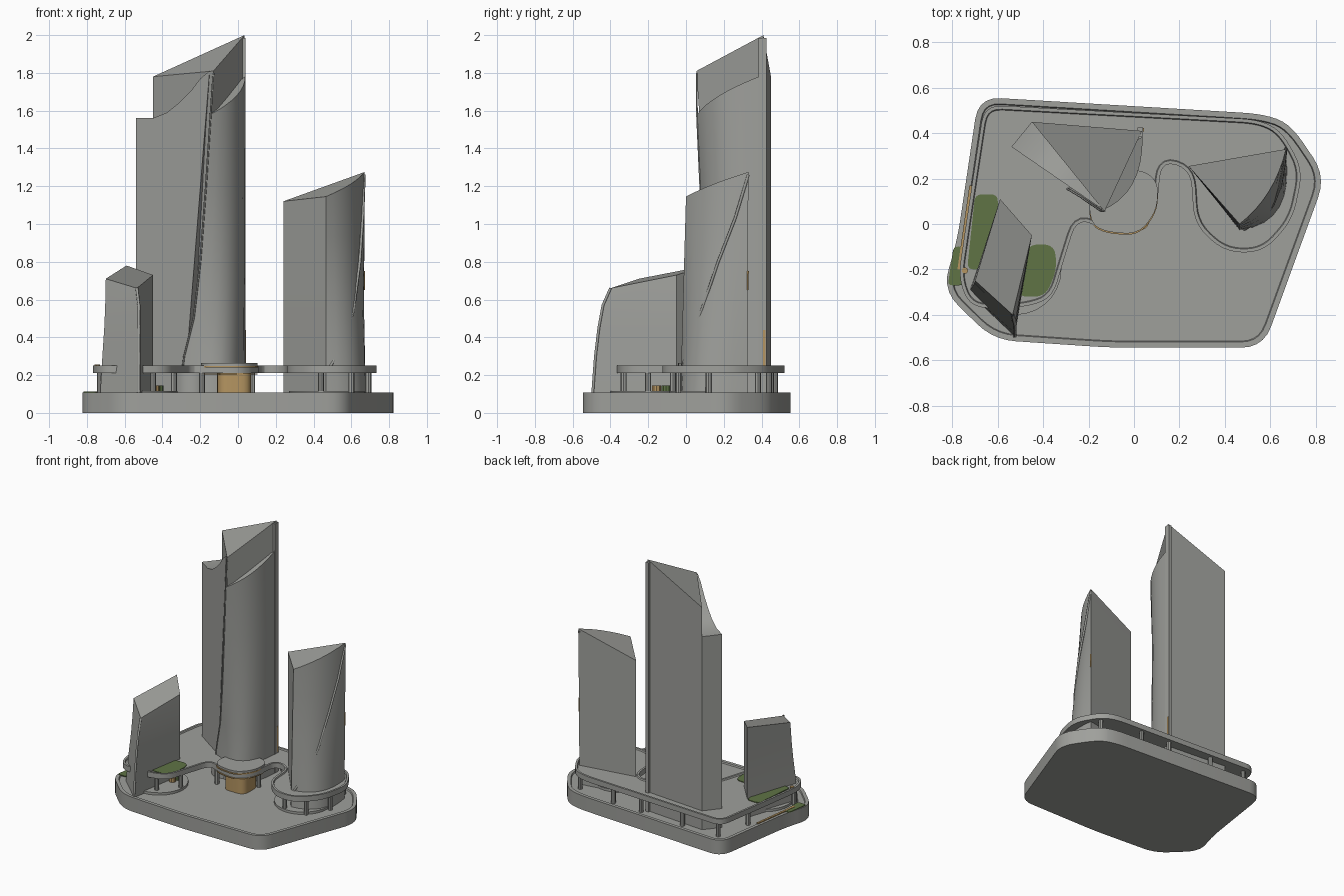
import bpy, bmesh, math
from mathutils import Vector

if "Cube" in bpy.data.objects:
    bpy.data.objects.remove(bpy.data.objects["Cube"], do_unlink=True)


def material(name, rgb):
    m = bpy.data.materials.new(name)
    m.use_nodes = True
    m.diffuse_color = (*rgb, 1)
    m.node_tree.nodes["Principled BSDF"].inputs["Base Color"].default_value = (*rgb, 1)
    return m


GREY = material("concrete grey", (0.345, 0.35, 0.33))
GREEN = material("lawn green", (0.115, 0.175, 0.06))
TAN = material("warm tan", (0.46, 0.30, 0.12))


def finish(name, bm, mat):
    bmesh.ops.recalc_face_normals(bm, faces=bm.faces)
    me = bpy.data.meshes.new(name)
    bm.to_mesh(me)
    bm.free()
    ob = bpy.data.objects.new(name, me)
    bpy.context.collection.objects.link(ob)
    me.materials.append(mat)
    bpy.ops.object.select_all(action="DESELECT")
    ob.select_set(True)
    bpy.context.view_layer.objects.active = ob
    bpy.ops.object.shade_smooth_by_angle(angle=math.radians(25))


def loft(name, rings, mat=GREY):
    """Closed solid through rings of equal point count."""
    bm = bmesh.new()
    loops = [[bm.verts.new(p) for p in ring] for ring in rings]
    n = len(loops[0])
    for a, b in zip(loops, loops[1:]):
        for i in range(n):
            j = (i + 1) % n
            bm.faces.new((a[i], a[j], b[j], b[i]))
    bm.faces.new(loops[0][::-1])
    bm.faces.new(loops[-1])
    finish(name, bm, mat)


def quad_curve(a, c, b, t):
    return a * (1 - t) ** 2 + c * 2 * t * (1 - t) + b * t * t


def rounded(points, radius, steps=5):
    """Round every corner of a closed plan outline."""
    pts = [Vector(p) for p in points]
    out = []
    for i, p in enumerate(pts):
        ends = []
        for q in (pts[i - 1], pts[(i + 1) % len(pts)]):
            d = q - p
            ends.append(p + d.normalized() * min(radius, d.length * 0.48))
        out += [quad_curve(ends[0], p, ends[1], k / steps) for k in range(steps + 1)]
    return out


def slab(name, outline, z0, z1, mat=GREY, rim=0, drop=0):
    """Extruded outline, with an optional raised rim around a sunken top."""
    bm = bmesh.new()
    low = [bm.verts.new((p[0], p[1], z0)) for p in outline]
    high = [bm.verts.new((p[0], p[1], z1)) for p in outline]
    n = len(low)
    for i in range(n):
        j = (i + 1) % n
        bm.faces.new((low[i], low[j], high[j], high[i]))
    bm.faces.new(low[::-1])
    top = bm.faces.new(high)
    bmesh.ops.recalc_face_normals(bm, faces=bm.faces)
    if rim:
        bmesh.ops.inset_region(bm, faces=[top], thickness=rim)
        bmesh.ops.inset_region(bm, faces=[top], thickness=0.004)
        for v in top.verts:
            v.co.z -= drop
    finish(name, bm, mat)


def disc(name, x, y, r, z0, z1, mat=GREY, sides=28):
    ring = [(x + r * math.cos(math.tau * i / sides), y + r * math.sin(math.tau * i / sides))
            for i in range(sides)]
    slab(name, ring, z0, z1, mat)


def rib(name, points, radius, mat=GREY):
    cu = bpy.data.curves.new(name, "CURVE")
    cu.dimensions = "3D"
    cu.bevel_depth = radius
    cu.bevel_resolution = 1
    sp = cu.splines.new("POLY")
    sp.points.add(len(points) - 1)
    for p, co in zip(sp.points, points):
        p.co = (*co, 1)
    cu.materials.append(mat)
    bpy.context.collection.objects.link(bpy.data.objects.new(name, cu))


FLOOR = 0.095

# Ground plinth with a low kerb
plinth = [(-0.685, 0.56), (0.57, 0.485), (0.69, 0.44), (0.845, 0.21), (0.57, -0.545),
          (-0.1, -0.545), (-0.62, -0.51), (-0.845, -0.29), (-0.78, -0.08)]
slab("plinth", rounded(plinth, 0.1), 0, 0.107, rim=0.025, drop=0.01)

# Raised podium deck with a parapet
deck = [(-0.66, 0.525), (0.55, 0.46), (0.65, 0.41), (0.745, 0.24), (0.7, 0.02),
        (0.57, -0.125), (0.4, -0.125), (0.265, 0.0), (0.25, 0.24), (0.12, 0.28),
        (0.1, 0.06), (0.02, -0.04), (-0.12, -0.03), (-0.25, 0.03), (-0.31, -0.16),
        (-0.36, -0.33), (-0.5, -0.37), (-0.72, -0.37), (-0.775, -0.24), (-0.725, 0.1)]
slab("podium_deck", rounded(deck, 0.08), 0.21, 0.25, rim=0.015, drop=0.01)

# Raised entrance canopy with a tan edge, running back under the main tower
canopy = [(-0.2, 0.12), (-0.19, 0.0), (-0.12, -0.036), (0.02, -0.045), (0.103, 0.06), (0.105, 0.2),
          (0.0, 0.25)]
slab("entrance_canopy", rounded(canopy, 0.06), 0.249, 0.264)
slab("canopy_edge", rounded([(x * 1.01, y - 0.006) for x, y in canopy], 0.06), 0.24, 0.249, TAN)
slab("canopy_soffit", rounded(canopy, 0.06), 0.203, 0.2095, TAN)

# Lobby under the canopy
slab("lobby", rounded([(-0.11, -0.03), (0.07, -0.03), (0.07, 0.15), (-0.11, 0.15)], 0.06),
     FLOOR, 0.21, TAN)
disc("lobby_core", -0.24, 0.2, 0.1, FLOOR, 0.215)

# Round terraces at the tower feet
disc("right_terrace", 0.47, 0.11, 0.2, FLOOR, 0.115)
disc("left_terrace", -0.52, -0.2, 0.2, FLOOR, 0.115)

# Posts under the deck
posts = [(-0.73, -0.25), (-0.45, -0.33), (-0.34, -0.2), (-0.19, 0.02), (0.075, 0.14),
         (0.44, -0.07), (0.6, -0.04), (0.69, 0.12), (0.62, 0.38),
         (0.3, 0.44), (0.06, 0.45), (-0.3, 0.47), (-0.6, 0.47), (-0.66, 0.2)]
for i, (x, y) in enumerate(posts):
    disc(f"deck_post_{i + 1}", x, y, 0.016, FLOOR, 0.215, sides=8)

# Lawns, planters and the tan walk around the left tower
slab("east_lawn", rounded([(-0.47, -0.09), (-0.35, -0.09), (-0.34, -0.2), (-0.39, -0.32),
                           (-0.52, -0.32)], 0.05), 0.237, 0.245, GREEN)
slab("west_lawn", rounded([(-0.70, 0.13), (-0.6, 0.13), (-0.6, -0.2), (-0.735, -0.2)], 0.03),
     0.237, 0.245, GREEN)
slab("corner_lawn", rounded([(-0.795, -0.1), (-0.75, -0.1), (-0.75, -0.27), (-0.82, -0.27)], 0.02),
     0.105, 0.112, GREEN)
slab("west_walk", [(-0.725, 0.17), (-0.71, 0.17), (-0.76, -0.2), (-0.778, -0.2)], 0.107, 0.114, TAN)
disc("tan_planter", -0.44, -0.155, 0.025, FLOOR, 0.145, TAN, 10)
disc("green_planter", -0.42, -0.105, 0.025, FLOOR, 0.145, GREEN, 10)
disc("walk_marker", -0.745, -0.205, 0.014, 0.236, 0.256, TAN, 10)

# Main tower: triangular core with a sloping roof
loft("main_tower_core", [
    [(-0.45, 0.45, FLOOR), (0.03, 0.41, FLOOR), (-0.2, 0.17, FLOOR)],
    [(-0.45, 0.45, 1.78), (0.035, 0.41, 2.0), (-0.13, 0.055, 1.81)]])
slab("main_tower_fin", [(0.015, 0.385), (0.04, 0.385), (0.04, 0.425), (0.015, 0.425)], FLOOR, 1.985)
slab("main_tower_fin_strip", [(0.038, 0.408), (0.043, 0.408), (0.043, 0.422), (0.038, 0.422)],
     0.25, 0.44, TAN)

# Main tower: west wing, its top sweeping up to the front corner
sweep = [(0, 1.56), (0.22, 1.56), (0.4, 1.59), (0.55, 1.64), (0.7, 1.7), (0.83, 1.77), (0.95, 1.81)]
front_a, front_b = Vector((-0.54, 0.34)), Vector((-0.13, 0.058))
back_a, back_b = Vector((-0.45, 0.45)), Vector((-0.13, 0.08))
wing = []
for t, z in sweep:
    f, b = front_a.lerp(front_b, t), back_a.lerp(back_b, t)
    foot_f, foot_b = front_a.lerp(front_b, t * 0.65), back_a.lerp(back_b, t * 0.65)
    wing.append([(*foot_f, FLOOR), (*foot_b, FLOOR), (*b, z), (*f, z)])
loft("main_tower_west_wing", wing)

# Main tower: bulging east shell whose leading edge slides outward to the foot
edge_path = [(FLOOR, -0.31, 0.165), (0.3, -0.285, 0.15), (0.5, -0.235, 0.12),
             (0.8, -0.2, 0.095), (1.2, -0.17, 0.075), (1.58, -0.145, 0.058)]
end = Vector((0.038, 0.385))
shell = []
for k, (z, x, y) in enumerate(edge_path):
    u = k / (len(edge_path) - 1)
    ctrl = Vector((0.02, -0.05)).lerp(Vector((0.04, 0.13)), min(1, u * 1.3))
    ring = []
    for i in range(9):
        p = quad_curve(Vector((x, y)), ctrl, end, i / 8)
        ring.append((*p, z + (0.2 * i / 8 if u == 1 else 0)))
    ring.append((-0.1, 0.3, z + (0.1 if u == 1 else 0)))
    shell.append(ring)
loft("main_tower_east_shell", shell)
rib("main_tower_edge", [(x, y, z) for z, x, y in edge_path] + [(-0.13, 0.057, 1.8)], 0.005)

# Right tower: wedge with a bulging outer face that flattens at the roof
right = []
for u in (0, 0.2, 0.4, 0.6, 0.8, 1):
    z = FLOOR + u * 1.05
    a, b = Vector((0.24, 0.255)), Vector((0.465, -0.03 + 0.03 * u))
    e = Vector((0.665, 0.325)).lerp(Vector((0.67, 0.33)), u)
    ctrl = Vector((0.73, -0.02)).lerp(Vector((0.62, 0.12)), u)
    arc = [quad_curve(b, ctrl, e, i / 8) for i in range(9)]
    ring = [(*a, 1.12 if u == 1 else z)]
    ring += [(*p, 1.145 + 0.13 * i / 8 if u == 1 else z) for i, p in enumerate(arc)]
    right.append(ring)
loft("right_tower", right)
rib("right_tower_crease", [(0.485, -0.022, 0.24), (0.565, 0.025, 0.38), (0.612, 0.085, 0.55),
                           (0.645, 0.17, 0.8), (0.66, 0.26, 1.03), (0.668, 0.33, 1.26)], 0.008)
rib("right_tower_accent", [(0.668, 0.327, 0.65), (0.668, 0.328, 0.75)], 0.005, TAN)

# Left tower: short block with a curved front foot and a pitched roof
left = []
for z, fy, lx, ly in [(FLOOR, -0.495, -0.73, -0.3), (0.3, -0.48, -0.718, -0.285),
                      (0.45, -0.462, -0.708, -0.27), (0.57, -0.44, -0.703, -0.26)]:
    left.append([(-0.59, 0.11, z), (lx, ly, z), (-0.525, fy, z), (-0.45, -0.05, z)])
left.append([(-0.59, 0.11, 0.78), (-0.70, -0.25, 0.71), (-0.535, -0.4, 0.66), (-0.45, -0.05, 0.73)])
loft("left_tower", left)
rib("left_tower_edge", [ring[2] for ring in left], 0.008)
